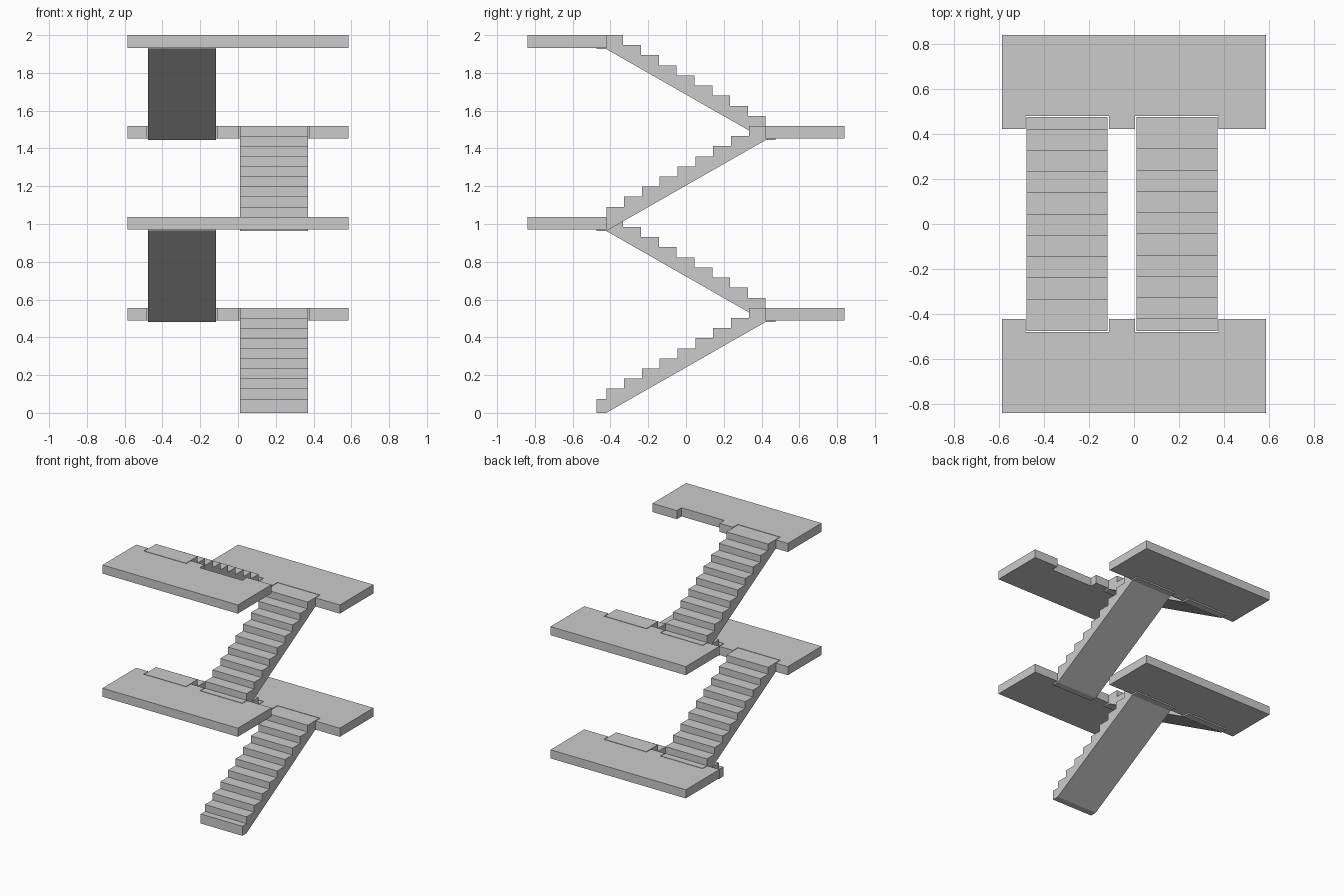
import bpy, bmesh

if "Cube" in bpy.data.objects:
    bpy.data.objects.remove(bpy.data.objects["Cube"])

RISE = 0.4815            # height gained per flight
FIRST = 0.0745           # top of the first tread
STEPS = 9
RUN = 0.0943             # tread depth
INNER, NOTCH, OUTER = 0.422, 0.475, 0.838   # landing edge, notch depth, outer edge
HALF_W = 0.585
SLAB = 0.0675            # landing thickness
GAP = 0.005              # clearance around flights in the notches
RIGHT, LEFT = (0.01, 0.37), (-0.477, -0.117)


def prism(name, outline, offset):
    """Extrude a closed 3D outline along an offset vector."""
    bm = bmesh.new()
    face = bm.faces.new([bm.verts.new(p) for p in outline])
    ext = bmesh.ops.extrude_face_region(bm, geom=[face])
    moved = [g for g in ext["geom"] if isinstance(g, bmesh.types.BMVert)]
    bmesh.ops.translate(bm, verts=moved, vec=offset)
    bmesh.ops.recalc_face_normals(bm, faces=bm.faces)
    mesh = bpy.data.meshes.new(name)
    bm.to_mesh(mesh)
    bm.free()
    obj = bpy.data.objects.new(name, mesh)
    bpy.context.collection.objects.link(obj)
    return obj


def flight(name, xs, base, side):
    """Stepped flight with a sloped underside; side -1 climbs toward the front."""
    pts = [(-NOTCH, 0), (-NOTCH, FIRST)]
    for k in range(1, STEPS + 1):
        y = -INNER + (k - 1) * RUN
        z = FIRST + k * RISE / STEPS
        pts += [(y, z - RISE / STEPS), (y, z)]
    pts += [(NOTCH, FIRST + RISE), (NOTCH, RISE), (INNER, RISE), (-INNER, 0)]
    prism(name, [(xs[0], side * y, base + z) for y, z in pts], (xs[1] - xs[0], 0, 0))


def landing(name, top, side):
    """Slab with two notches on its inner edge that receive the flights."""
    pts = [(-HALF_W, OUTER), (-HALF_W, INNER)]
    for a, b in (LEFT, RIGHT):
        a, b = a - GAP, b + GAP
        pts += [(a, INNER), (a, NOTCH + GAP), (b, NOTCH + GAP), (b, INNER)]
    pts += [(HALF_W, INNER), (HALF_W, OUTER)]
    prism(name, [(x, side * y, top - SLAB) for x, y in pts], (0, 0, SLAB))


# Four alternating flights, each ending at a landing
for i in range(4):
    side = 1 if i % 2 == 0 else -1
    flight(f"stair_flight_{i + 1}", RIGHT if side > 0 else LEFT, i * RISE, side)
    landing(f"landing_{i + 1}", FIRST + (i + 1) * RISE, side)
